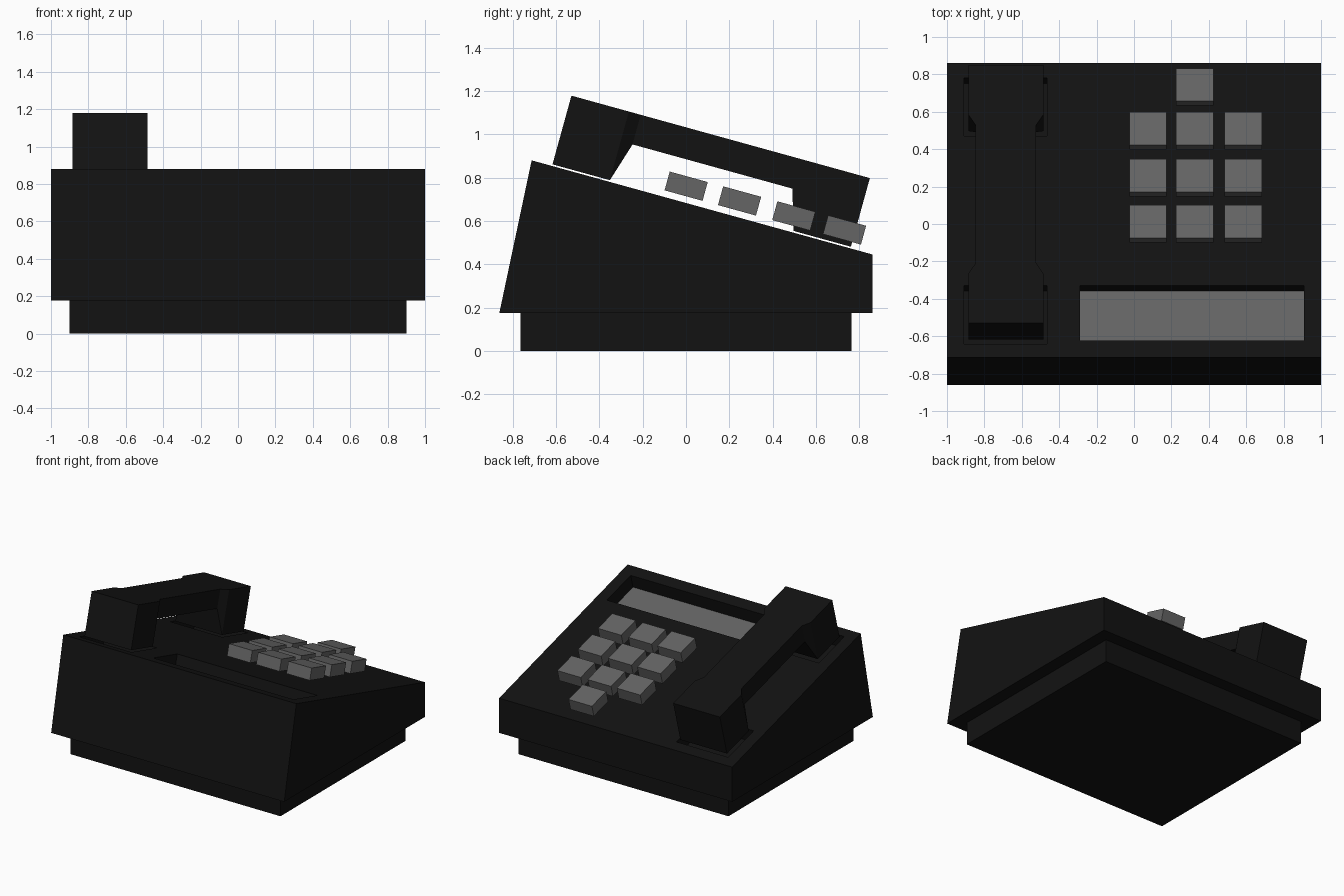
import bpy, bmesh, math
from mathutils import Matrix, Vector

if "Cube" in bpy.data.objects:
    bpy.data.objects.remove(bpy.data.objects["Cube"])

# Sloped top frame: local z = 0 lies on the top panel
SLOPE = Matrix.Translation((0, 0, 0.683)) @ Matrix.Rotation(-math.atan2(0.435, 1.575), 4, 'X')


def material(name, value):
    m = bpy.data.materials.new(name)
    m.diffuse_color = (value, value, value, 1)
    m.use_nodes = True
    m.node_tree.nodes["Principled BSDF"].inputs["Base Color"].default_value = m.diffuse_color
    return m


BLACK = material("black_plastic", 0.006)
GREY = material("grey_plastic", 0.13)


def finish(name, bm, mat, matrix=Matrix()):
    bmesh.ops.recalc_face_normals(bm, faces=bm.faces)
    bm.transform(matrix)
    me = bpy.data.meshes.new(name)
    bm.to_mesh(me)
    bm.free()
    me.materials.append(mat)
    ob = bpy.data.objects.new(name, me)
    bpy.context.collection.objects.link(ob)
    return ob


def box(name, lo, hi, mat, matrix=Matrix()):
    bm = bmesh.new()
    lo, hi = Vector(lo), Vector(hi)
    bmesh.ops.create_cube(bm, size=1)
    for v in bm.verts:
        v.co = (lo + hi) / 2 + v.co * (hi - lo)
    return finish(name, bm, mat, matrix)


def loft(name, rings, mat, matrix=Matrix()):
    bm = bmesh.new()
    loops = [[bm.verts.new(p) for p in r] for r in rings]
    n = len(loops[0])
    for a, b in zip(loops, loops[1:]):
        for i in range(n):
            j = (i + 1) % n
            bm.faces.new((a[i], a[j], b[j], b[i]))
    bm.faces.new(loops[0])
    bm.faces.new(loops[-1])
    return finish(name, bm, mat, matrix)


# Base plinth
box("base", (-0.9, -0.765, 0), (0.9, 0.765, 0.176), BLACK)

# Wedge body from its side profile
profile = [(-0.862, 0.176), (0.862, 0.176), (0.862, 0.445), (-0.713, 0.88)]
body = loft("body", [[(x, y, z) for y, z in profile] for x in (-1, 1)], BLACK)

# Recesses for the display and the two handset ends
DEPTH = 0.11
recesses = [(-0.29, 0.91, -0.645, -0.342),
            (-0.91, -0.465, -0.665, -0.342),
            (-0.91, -0.465, 0.488, 0.811)]
for x0, x1, u0, u1 in recesses:
    cutter = box("recess_cutter", (x0, u0, -DEPTH), (x1, u1, 0.1), BLACK, SLOPE)
    mod = body.modifiers.new("recess", 'BOOLEAN')
    mod.operation = 'DIFFERENCE'
    mod.solver = 'EXACT'
    mod.object = cutter
    bpy.context.view_layer.objects.active = body
    bpy.ops.object.modifier_apply(modifier=mod.name)
    bpy.data.objects.remove(cutter)

# Display panel on the recess floor
box("display", (-0.29, -0.645, -DEPTH - 0.01), (0.91, -0.342, -DEPTH + 0.004), GREY, SLOPE)

# Handset: wide blocks at both ends, narrower raised grip between
half = [(0.715, 0.2, 0.008), (0.44, 0.2, 0.008), (0.383, 0.162, 0.195)]
stations = [(-u, w, b) for u, w, b in half] + half[::-1]
CX, CU, TOP = -0.685, 0.073, 0.337
rings = [[(CX - w, CU + u, b), (CX + w, CU + u, b),
          (CX + w, CU + u, TOP), (CX - w, CU + u, TOP)] for u, w, b in stations]
loft("handset", rings, BLACK, SLOPE)

# Keypad: three rows of three and a single key below
columns = (0.075, 0.325, 0.585)
for r, u in enumerate((-0.02, 0.236, 0.496, 0.739)):
    for c, x in enumerate(columns):
        if r < 3 or c == 1:
            box(f"key_{r}_{c}", (x - 0.1, u - 0.091, 0.03), (x + 0.1, u + 0.091, 0.12), GREY, SLOPE)
